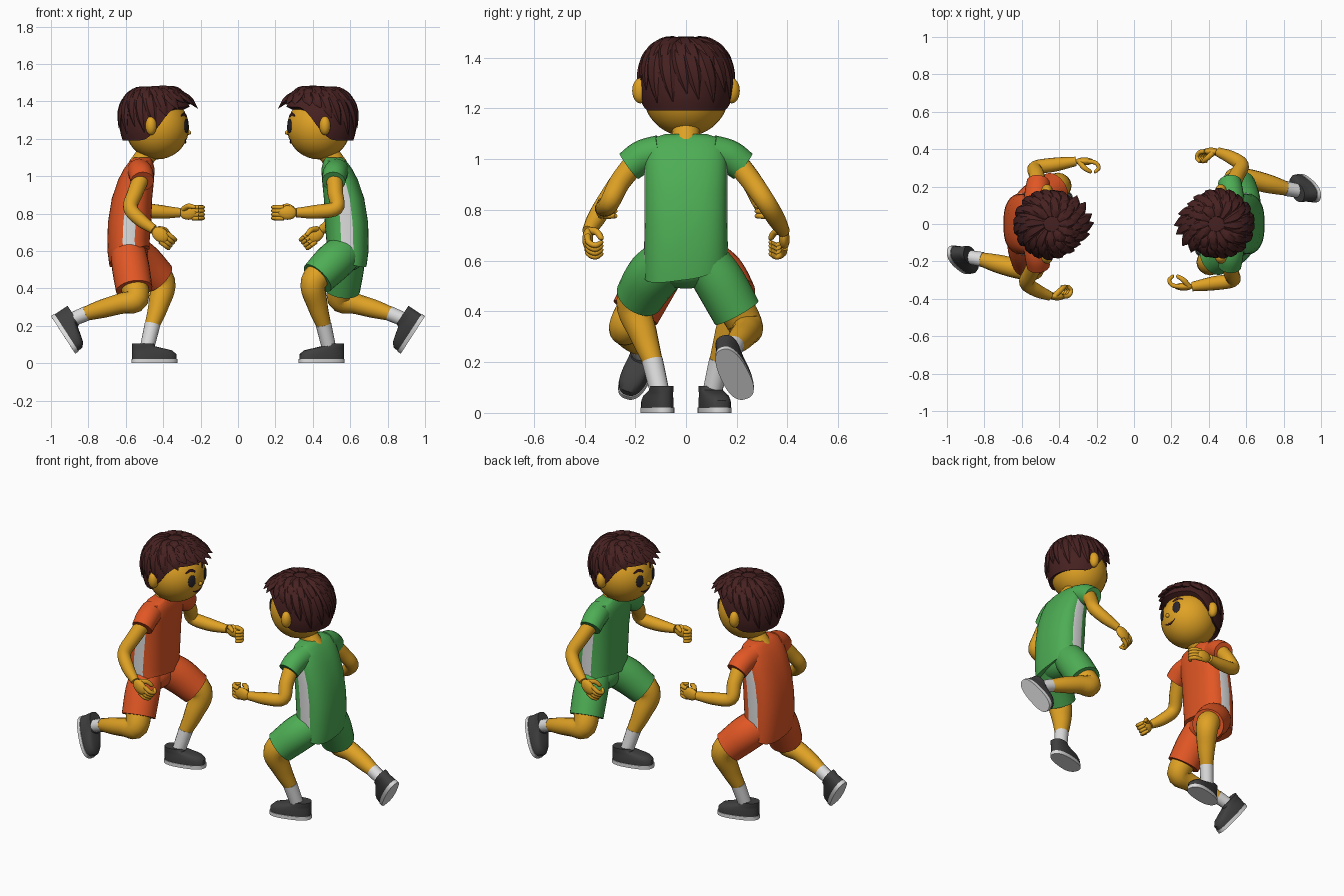
import bpy
import bmesh
import random
from math import cos, sin, pi, radians, copysign
from mathutils import Matrix, Vector

default_cube = bpy.data.objects.get("Cube")
if default_cube:
    bpy.data.objects.remove(default_cube)


def material(name, red, green, blue):
    mat = bpy.data.materials.new(name)
    mat.use_nodes = True
    colour = (red, green, blue, 1)
    mat.diffuse_color = colour
    mat.node_tree.nodes["Principled BSDF"].inputs["Base Color"].default_value = colour
    return mat


skin = material("skin", .74, .36, .018)
hair_brown = material("hair brown", .062, .015, .015)
white = material("white", .72, .72, .72)
shoe_dark = material("shoe charcoal", .05, .05, .05)
eye_dark = material("eye dark", .022, .018, .024)
orange = material("orange cloth", .76, .095, .018)
green = material("green cloth", .075, .42, .09)


# ---- shared geometry helpers ----
def loft(bm, rings, rule=None):
    rows = [[bm.verts.new(p) for p in ring] for ring in rings]
    count = len(rows[0])
    for level, (low, high) in enumerate(zip(rows, rows[1:])):
        for k in range(count):
            m = (k + 1) % count
            face = bm.faces.new((low[k], low[m], high[m], high[k]))
            if rule:
                face.material_index = rule(level, k)
    bm.faces.new(rows[0])
    bm.faces.new(rows[-1])


def smooth_path(points, steps=5):
    pts = [Vector(p) for p in points]
    pts = [2 * pts[0] - pts[1]] + pts + [2 * pts[-1] - pts[-2]]
    path = []
    for a, b, c, d in zip(pts, pts[1:], pts[2:], pts[3:]):
        for i in range(steps):
            t = i / steps
            path.append(.5 * (2 * b + (c - a) * t + (2 * a - 5 * b + 4 * c - d) * t * t
                              + (3 * b - a - 3 * c + d) * t ** 3))
    return path + [pts[-2]]


def tube(bm, points, ref=(0, 1, 0), sides=16, flat=1, steps=5):
    """Sweep a round section along (x, y, z, radius) points."""
    path, ref, rings = smooth_path(points, steps), Vector(ref), []
    for i, p in enumerate(path):
        ahead, behind = path[min(i + 1, len(path) - 1)], path[max(i - 1, 0)]
        tangent = (ahead - behind).to_3d().normalized()
        u = (ref - tangent * ref.dot(tangent)).normalized()
        v = tangent.cross(u) * flat
        rings.append([p.to_3d() + p.w * (u * cos(a) + v * sin(a))
                      for a in (2 * pi * k / sides for k in range(sides))])
    loft(bm, rings)


def ball(bm, centre, size, turn=None):
    matrix = Matrix.Translation(centre) @ (turn or Matrix()) @ Matrix.Diagonal((*size, 1))
    bmesh.ops.create_uvsphere(bm, u_segments=28, v_segments=18, radius=1, matrix=matrix)


def power(value, exponent):
    return copysign(abs(value) ** exponent, value)


def finish(bm, name, place, *mats):
    bmesh.ops.recalc_face_normals(bm, faces=bm.faces)
    bm.transform(place)
    mesh = bpy.data.meshes.new(name)
    bm.to_mesh(mesh)
    bm.free()
    for mat in mats:
        mesh.materials.append(mat)
    mesh.shade_smooth()
    mesh.set_sharp_from_angle(angle=radians(40))
    bpy.context.collection.objects.link(bpy.data.objects.new(name, mesh))


# ---- body pieces ----
def torso(bm):
    profile = [(.57, -.58, .108, .165), (.63, -.585, .113, .165), (.75, -.58, .116, .163),
               (.88, -.567, .108, .163), (.98, -.545, .096, .163), (1.04, -.528, .082, .16),
               (1.08, -.518, .062, .14), (1.1, -.512, .045, .08)]
    count, rings = 64, []
    for z, x, rx, ry in profile:
        hem = max(0, (.75 - z) / .18)
        rings.append([(x + rx * power(cos(a), .77), ry * power(sin(a), .77),
                       z + hem * (.045 * cos(a) - .035 * sin(a)))
                      for a in (2 * pi * k / count for k in range(count))])

    def side_stripe(level, k):
        return int(level < 5 and (k + 2) % (count // 2) in range(16, 20))
    loft(bm, rings, side_stripe)


def hand(bm, wrist, forward, curl):
    w, f, n = Vector(wrist), Vector(forward).normalized(), Vector(curl)
    n = (n - f * n.dot(f)).normalized()
    s = f.cross(n)
    if s.z < 0:
        s = -s
    turn = Matrix((f, n, s)).transposed().to_4x4()
    ball(bm, w + f * .045, (.05, .021, .038), turn)

    def digit(stations):
        tube(bm, [(*(w + f * a + n * b + s * c), r) for a, b, c, r in stations], s, 10, 1, 4)
    for o in (-.029, -.01, .01, .029):
        digit([(.065, 0, o, .013), (.105, .008, o, .012), (.122, .035, o, .011),
               (.102, .056, o, .009), (.096, .058, o, .003)])
    digit([(.02, .005, .02, .016), (.045, .035, .035, .014),
           (.075, .054, .03, .011), (.085, .056, .028, .004)])


def shoe_ring(z, back, front, half_width):
    mid, half = (back + front) / 2, (front - back) / 2
    return [(mid + half * power(cos(a), .8), half_width * power(sin(a), .8) * (1 + .08 * cos(a)), z)
            for a in (2 * pi * k / 32 for k in range(32))]


def shoe(label, place, foot):
    bm = bmesh.new()
    loft(bm, [shoe_ring(z, -.083, .168, .056) for z in (0, .022)])
    finish(bm, label + "_sole", place @ foot, white)
    bm = bmesh.new()
    loft(bm, [shoe_ring(*r) for r in ((.022, -.079, .164, .053), (.048, -.08, .162, .053),
                                      (.068, -.08, .14, .049), (.08, -.08, .09, .046),
                                      (.09, -.08, .045, .045), (.105, -.08, .035, .044))])
    finish(bm, label + "_upper", place @ foot, shoe_dark)


HEAD = Vector((-.432, 0, 1.26))
HAIR = Vector((-.44, 0, 1.287))


def on_head(yaw, pitch, k=1):
    a, b = radians(yaw), radians(pitch)
    return HEAD + .17 * k * Vector((cos(b) * cos(a), cos(b) * sin(a), sin(b)))


def on_hair(azimuth, polar, k=1):
    r = sin(polar) ** .72 * k
    return HAIR + Vector((.193 * r * cos(azimuth), .182 * r * sin(azimuth),
                          .188 * k * power(cos(polar), .9)))


def hair_limit(azimuth):
    t = min(1, max(0, (cos(azimuth) + .45) / 1.15))
    return radians(118 - 52 * t * t * (3 - 2 * t))


def hair(bm):
    # scalp shell with a hairline that rises toward the forehead
    turns = [2 * pi * k / 48 for k in range(48)]
    rings = [[on_hair(a, max(.03, hair_limit(a) * i / 12)) for a in turns] for i in range(13)]
    rings.append([on_hair(a, hair_limit(a), .8) for a in turns])
    loft(bm, rings)
    # overlapping pointed locks that sweep out from the crown
    rng = random.Random(4)
    for layer, (count, reach, start) in enumerate(((20, .86, .5), (17, .62, .3), (11, .42, .12))):
        for k in range(count):
            a = 2 * pi * (k + .5 * layer + rng.uniform(-.2, .2)) / count
            front = max(0, cos(a)) ** 2
            end = hair_limit(a) * (reach + rng.uniform(-.06, .06) + .22 * front)
            lift = .03 + .19 * front * (1 if layer == 0 else .3)
            points = []
            for s, width in ((0, .014), (.35, .034), (.7, .028), (1, .002)):
                p = on_hair(a + .3 * s, start + (end - start) * s, 1 + lift * s ** 2)
                points.append((*p, width))
            tube(bm, points, (-sin(a + .2), cos(a + .2), 0), 6, .5, 3)


def face(label, place):
    bm = bmesh.new()
    ball(bm, HEAD, (.17, .17, .17))
    ball(bm, on_head(0, -9), (.014, .013, .012))
    for side in (-1, 1):
        ball(bm, (-.465, side * .18, 1.27), (.03, .032, .05))
    tube(bm, [(-.53, 0, 1.05, .06), (-.5, 0, 1.1, .055), (-.46, 0, 1.15, .06)])
    finish(bm, label + "_head", place, skin)
    bm = bmesh.new()
    for side in (-1, 1):
        turn = Matrix.Rotation(radians(23 * side), 4, "Z")
        ball(bm, on_head(23 * side, 3), (.006, .025, .038), turn)
    finish(bm, label + "_eyes", place, eye_dark)
    bm = bmesh.new()
    for side in (-1, 1):
        tube(bm, [(*on_head(yaw * side, pitch), r) for yaw, pitch, r in
                  ((12, 20, .006), (23, 25, .01), (36, 21, .004))], (0, 0, 1), 8, .6)
    tube(bm, [(*on_head(yaw, -27 + yaw * yaw / 55), .008 - abs(yaw) / 3000)
              for yaw in (-17, -9, 0, 9, 17)], (0, 0, 1), 8, .6)
    finish(bm, label + "_brows_and_smile", place, hair_brown)
    bm = bmesh.new()
    hair(bm)
    finish(bm, label + "_hair", place, hair_brown)


def player(label, place, cloth):
    face(label, place)
    bm = bmesh.new()
    torso(bm)
    finish(bm, label + "_shirt", place, cloth, white)
    bm = bmesh.new()
    for side in (-1, 1):
        tube(bm, [(-.528, side * .1, 1.03, .066), (-.518, side * .17, 1.01, .066),
                  (-.512, side * .225, .972, .062)], (1, 0, 0), 20)
    finish(bm, label + "_sleeves", place, cloth)

    # shorts
    bm = bmesh.new()
    ball(bm, (-.58, 0, .58), (.1, .15, .09))
    tube(bm, [(-.59, -.06, .62, .09), (-.575, -.13, .52, .1), (-.555, -.2, .395, .098)], sides=24)
    tube(bm, [(-.58, .06, .6, .1), (-.51, .13, .54, .105), (-.425, .185, .455, .096)], sides=24)
    finish(bm, label + "_shorts", place, cloth)

    # arms and hands
    limbs = {
        "right_arm": [(-.515, -.19, 1, .045), (-.55, -.26, .91, .042), (-.575, -.315, .83, .039),
                      (-.52, -.355, .765, .036), (-.45, -.385, .715, .025)],
        "left_arm": [(-.515, .19, 1, .045), (-.52, .26, .91, .042), (-.525, .3, .83, .039),
                     (-.42, .318, .81, .037), (-.31, .335, .805, .025)],
        "right_leg": [(-.57, -.17, .46, .075), (-.545, -.235, .345, .068),
                      (-.63, -.235, .318, .055), (-.73, -.212, .29, .049), (-.82, -.188, .263, .037)],
        "left_leg": [(-.5, .14, .54, .075), (-.405, .205, .435, .07),
                     (-.425, .168, .31, .055), (-.46, .13, .2, .039)]}
    for limb, points in limbs.items():
        bm = bmesh.new()
        tube(bm, points, (1, 0, .3) if "arm" in limb else (0, 1, 0))
        if limb == "left_arm":
            hand(bm, points[-1][:3], (1, 0, 0), (0, -1, 0))
        elif limb == "right_arm":
            hand(bm, points[-1][:3], (.75, -.05, -.6), (0, 1, 0))
        finish(bm, label + "_" + limb, place, skin)

    # socks and shoes
    bm = bmesh.new()
    tube(bm, [(-.457, .133, .208, .042), (-.487, .103, .08, .038)])
    tube(bm, [(-.81, -.19, .266, .04), (-.9, -.174, .228, .037)])
    finish(bm, label + "_socks", place, white)
    planted = Matrix.Translation((-.488, .1, 0)) @ Matrix.Rotation(radians(15), 4, "Z")
    shoe(label + "_left_shoe", place, planted)
    toe = Vector((.13, -.1, -.2)).normalized()
    up = Vector((.84, 0, .54))
    up = (up - toe * up.dot(toe)).normalized()
    raised = Matrix((toe, up.cross(toe), up)).transposed().to_4x4()
    shoe(label + "_right_shoe", place, Matrix.Translation((-.957, -.173, .185)) @ raised)


# two runners facing each other
player("orange_runner", Matrix(), orange)
player("green_runner", Matrix.Rotation(pi, 4, "Z"), green)
